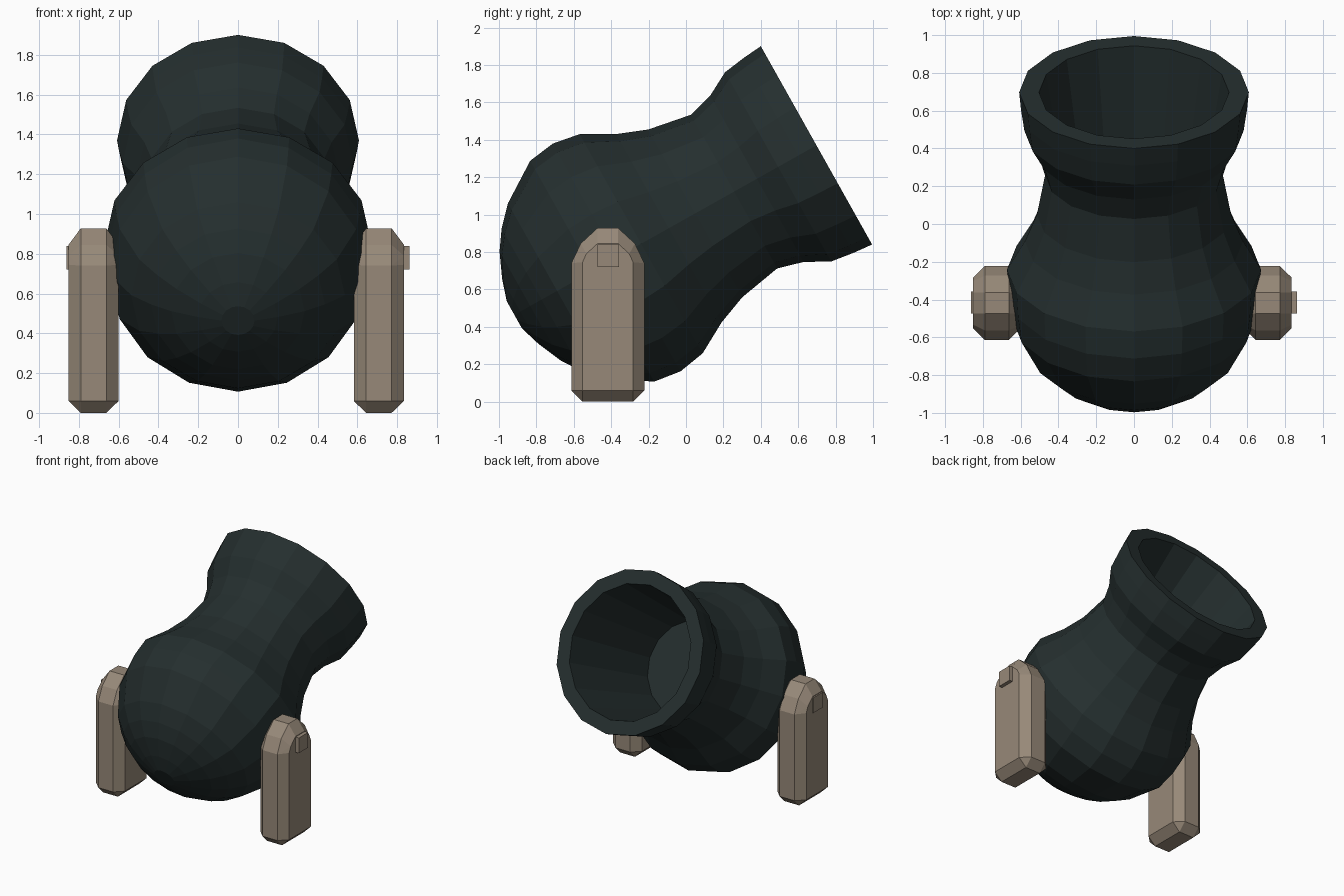
import bpy, bmesh, math
from mathutils import Vector

if "Cube" in bpy.data.objects:
    bpy.data.objects.remove(bpy.data.objects["Cube"])

def material(name, rgb):
    m = bpy.data.materials.new(name)
    m.diffuse_color = (*rgb, 1)
    m.use_nodes = True
    m.node_tree.nodes["Principled BSDF"].inputs["Base Color"].default_value = m.diffuse_color
    return m

IRON = material("dark iron", (0.018, 0.028, 0.028))
WOOD = material("weathered wood", (0.31, 0.25, 0.19))

def finish(bm, name, mat):
    bmesh.ops.recalc_face_normals(bm, faces=bm.faces)
    mesh = bpy.data.meshes.new(name)
    bm.to_mesh(mesh)
    bm.free()
    mesh.materials.append(mat)
    ob = bpy.data.objects.new(name, mesh)
    bpy.context.collection.objects.link(ob)
    return ob

# Barrel: 16-sided lathe around a tilted axis; (distance behind mouth, radius, side squash)
SIDES = 16
TILT = math.radians(29.3)
MOUTH = Vector((0, 0.6975, 1.37))
AXIS = Vector((0, math.cos(TILT), math.sin(TILT)))
UP = Vector((0, -math.sin(TILT), math.cos(TILT)))
PROFILE = [
    (0.87, 0.36, 1), (0.0, 0.503, 1),                     # bore and rim
    (0.0, 0.608, 1), (0.11, 0.598, 1), (0.235, 0.58, 1),  # flared muzzle
    (0.365, 0.51, 1), (0.505, 0.471, 1), (0.743, 0.514, 1),
    (0.905, 0.577, 1), (1.075, 0.672, 1),                 # neck to belly
    (1.225, 0.698, 0.95), (1.375, 0.677, 0.95), (1.59, 0.537, 1),
    (1.685, 0.437, 1), (1.755, 0.335, 1), (1.815, 0.2, 1), (1.852, 0.083, 1)]

bm = bmesh.new()
rings = []
for t, r, squash in PROFILE:
    ring = []
    for i in range(SIDES):
        a = 2 * math.pi * i / SIDES
        p = MOUTH - AXIS * t + UP * (r * math.cos(a))
        p.x = r * squash * math.sin(a)
        ring.append(bm.verts.new(p))
    rings.append(ring)
for a, b in zip(rings, rings[1:]):
    for i in range(SIDES):
        j = (i + 1) % SIDES
        bm.faces.new((a[i], a[j], b[j], b[i]))
bm.faces.new(rings[0])
bm.faces.new(rings[-1])
finish(bm, "barrel", IRON)

# Wooden posts: chamfered block with a rounded top, as a hull of two outlines
LEG_Y = -0.418
OUTER = [(0.135, 0), (0.195, 0.06), (0.195, 0.74), (0.145, 0.845), (0.055, 0.928)]
INNER = [(0.135, 0.06), (0.135, 0.745), (0.115, 0.79), (0.055, 0.845)]

def leg(name, cx):
    bm = bmesh.new()
    for half, outline in ((0.064, OUTER), (0.126, INNER)):
        for sx in (-1, 1):
            for sy in (-1, 1):
                for y, z in outline:
                    bm.verts.new((cx + sx * half, LEG_Y + sy * y, z))
    bmesh.ops.convex_hull(bm, input=bm.verts)
    bmesh.ops.dissolve_limit(bm, angle_limit=0.02, verts=bm.verts, edges=bm.edges)
    finish(bm, name, WOOD)

# Pivot pegs showing on the outside of each post
def peg(name, side):
    bm = bmesh.new()
    bmesh.ops.create_cube(bm, size=1)
    for v in bm.verts:
        v.co = Vector((side * 0.76 + v.co.x * 0.205,
                       -0.416 + v.co.y * 0.116, 0.78 + v.co.z * 0.12))
    finish(bm, name, WOOD)

for label, side, cx in (("left", -1, -0.726), ("right", 1, 0.708)):
    leg(label + "_post", cx)
    peg(label + "_pivot_peg", side)
